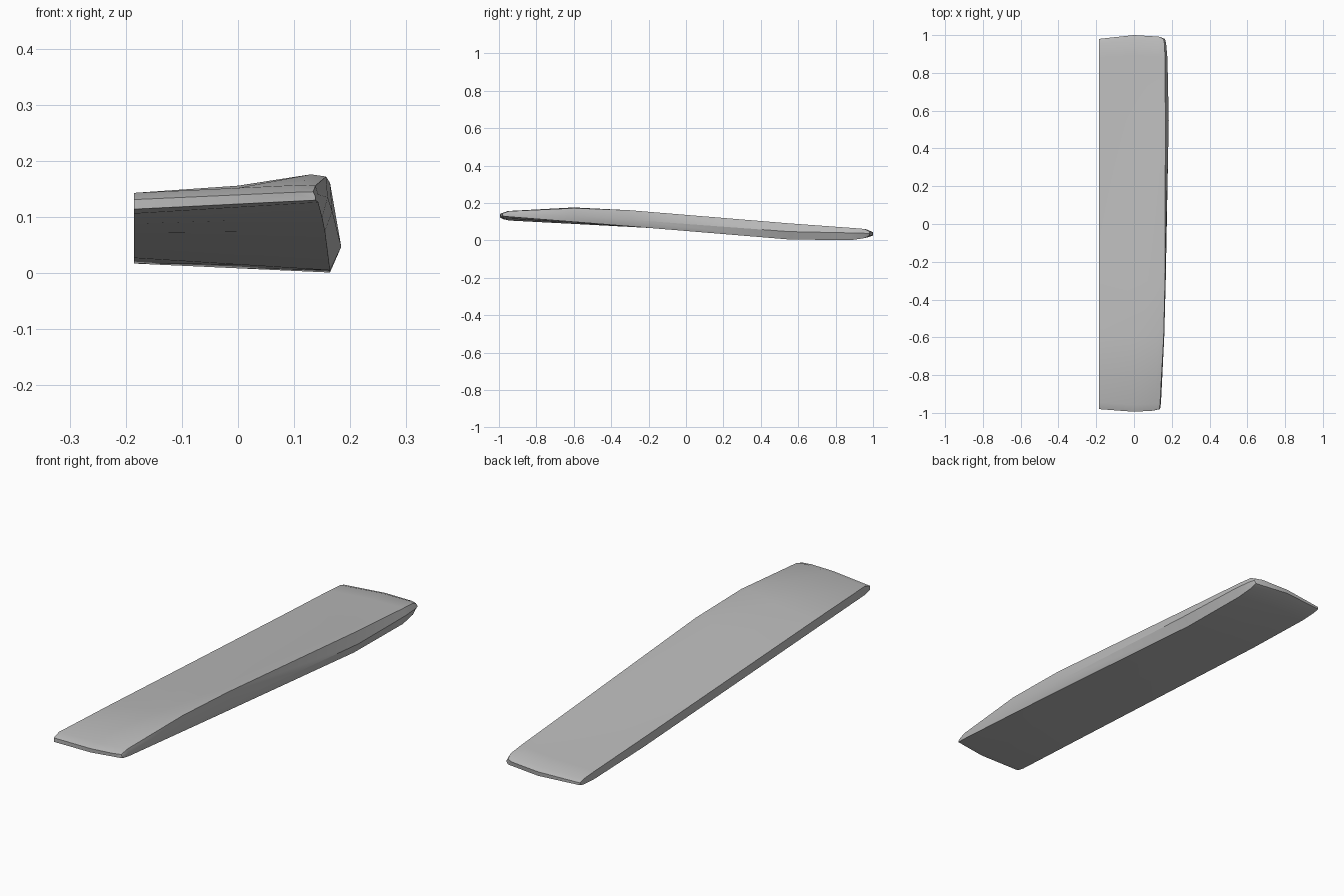
import bpy, bmesh

if "Cube" in bpy.data.objects:
    bpy.data.objects.remove(bpy.data.objects["Cube"])

LEFT = -0.185   # flat left edge of the slab
# Cross-sections: y, middle bulge in y, left bottom z, left top z,
# shoulder (x, z), right top (x, z), right middle (x, z), right bottom (x, z)
SECTIONS = [
    (-0.980, -0.014, 0.114, 0.131, (0.10, 0.144), (0.134, 0.145), (0.138, 0.136), (0.138, 0.130)),
    (-0.945, -0.012, 0.106, 0.143, (0.11, 0.157), (0.138, 0.156), (0.143, 0.140), (0.143, 0.126)),
    (-0.600, 0.0, 0.088, 0.127, (0.13, 0.176), (0.157, 0.172), (0.160, 0.135), (0.150, 0.099)),
    (-0.300, 0.0, 0.072, 0.111, (0.13, 0.160), (0.164, 0.161), (0.168, 0.110), (0.155, 0.075)),
    (0.550, 0.0, 0.027, 0.066, (0.13, 0.090), (0.166, 0.091), (0.184, 0.047), (0.164, 0.005)),
    (0.880, 0.012, 0.017, 0.050, (0.13, 0.065), (0.164, 0.067), (0.177, 0.040), (0.164, 0.001)),
    (0.955, 0.018, 0.021, 0.045, (0.13, 0.059), (0.161, 0.061), (0.170, 0.038), (0.160, 0.012)),
    (0.980, 0.020, 0.027, 0.037, (0.13, 0.047), (0.156, 0.048), (0.164, 0.037), (0.155, 0.025)),
]


def ring(bm, section):
    """One closed cross-section with a middle point on the top and bottom."""
    y, bulge, low, high, shoulder, top, mid, bottom = section
    t = -LEFT / (shoulder[0] - LEFT)
    mid_top = high + (shoulder[1] - high) * t
    t = -LEFT / (bottom[0] - LEFT)
    mid_low = low + (bottom[1] - low) * t
    pts = [(LEFT, y, low), (LEFT, y, high), (0, y + bulge, mid_top),
           (shoulder[0], y + bulge * 0.6, shoulder[1]),
           (top[0], y, top[1]), (mid[0], y, mid[1]),
           (bottom[0], y, bottom[1]), (0, y + bulge, mid_low)]
    return [bm.verts.new(p) for p in pts]


# Slab: loft the cross-sections and cap both ends
bm = bmesh.new()
rings = [ring(bm, s) for s in SECTIONS]
for a, b in zip(rings, rings[1:]):
    n = len(a)
    for i in range(n):
        j = (i + 1) % n
        bm.faces.new((a[i], a[j], b[j], b[i]))
for r in (rings[0], rings[-1]):
    for quad in ((0, 1, 2, 7), (7, 2, 3, 6), (3, 4, 5, 6)):
        bm.faces.new([r[i] for i in quad])
bmesh.ops.recalc_face_normals(bm, faces=bm.faces)
mesh = bpy.data.meshes.new("slab")
bm.to_mesh(mesh)
bm.free()
slab = bpy.data.objects.new("slab", mesh)
bpy.context.collection.objects.link(slab)

# Plain grey
grey = bpy.data.materials.new("grey")
grey.diffuse_color = (0.5, 0.5, 0.5, 1)
grey.use_nodes = True
grey.node_tree.nodes["Principled BSDF"].inputs["Base Color"].default_value = grey.diffuse_color
mesh.materials.append(grey)

# Soft shading with crisp rims
bpy.context.view_layer.objects.active = slab
slab.select_set(True)
bpy.ops.object.shade_smooth_by_angle(angle=0.52)
